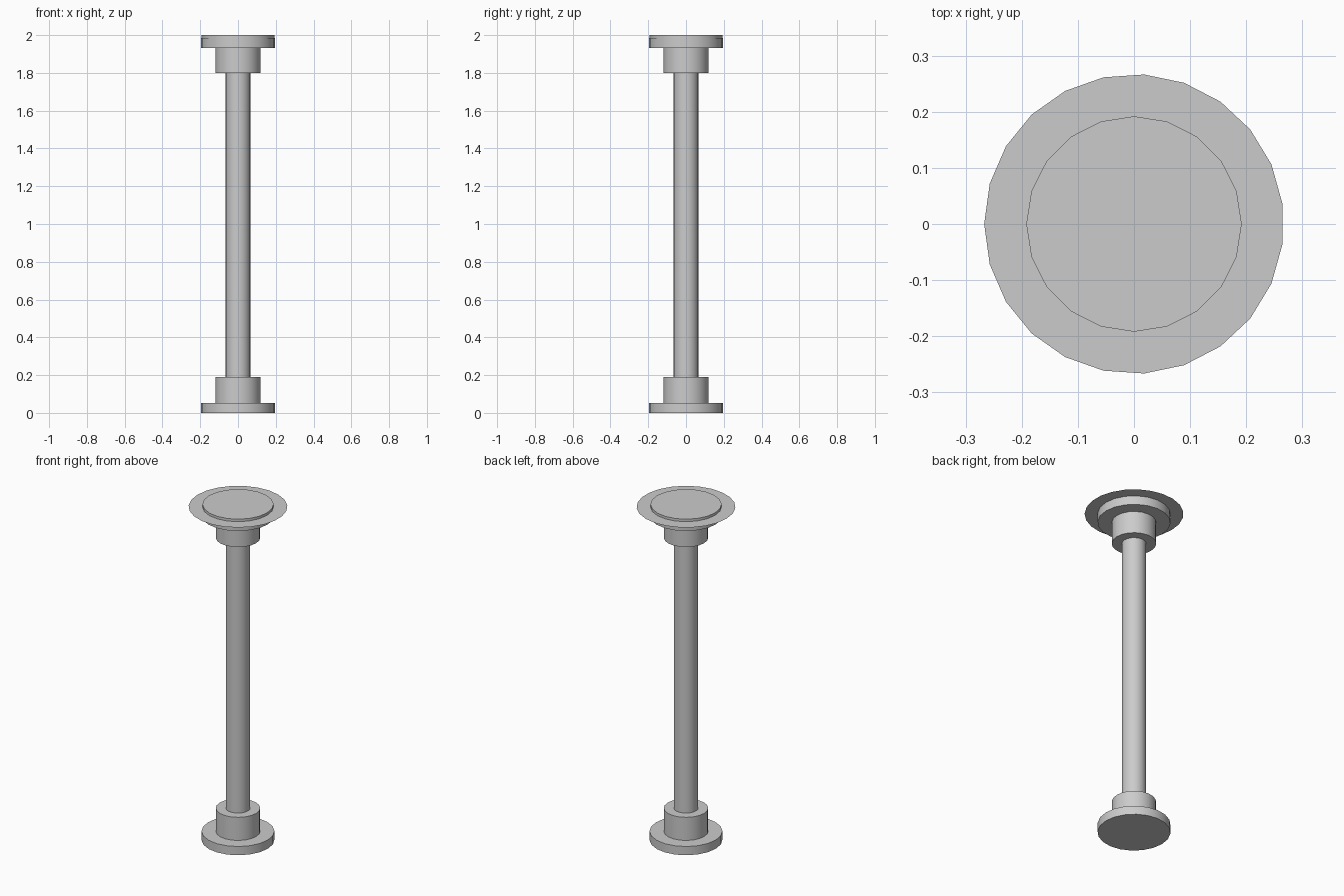
import bpy
import math

cube = bpy.data.objects.get("Cube")
if cube:
    bpy.data.objects.remove(cube, do_unlink=True)

grey = bpy.data.materials.new("plain grey")
grey.use_nodes = True
colour = (0.6, 0.6, 0.6, 1)
grey.diffuse_color = colour
grey.node_tree.nodes["Principled BSDF"].inputs["Base Color"].default_value = colour


def finish(name):
    obj = bpy.context.object
    obj.name = name
    obj.data.materials.append(grey)
    return obj


def drum(name, radius, bottom, top, sides=20):
    """Upright smooth-sided cylinder between two heights."""
    bpy.ops.mesh.primitive_cylinder_add(
        vertices=sides, radius=radius, depth=top - bottom,
        location=(0, 0, (bottom + top) / 2))
    bpy.ops.object.shade_smooth_by_angle(angle=math.radians(35))
    return finish(name)


# Base, shaft and capital
drum("base_plate", 0.197, 0, 0.052)
drum("lower_collar", 0.12, 0.052, 0.19)
drum("shaft", 0.066, 0.19, 1.80)
drum("upper_collar", 0.12, 1.80, 1.932)
drum("cap_plate", 0.197, 1.932, 1.985)
drum("top_pad", 0.192, 1.985, 2.0)

# Paper-thin rim disc, with one corner pointing to -x
bpy.ops.mesh.primitive_circle_add(
    vertices=23, radius=0.267, fill_type='NGON',
    location=(0, 0, 1.985), rotation=(0, 0, math.pi / 2))
finish("rim_disc")
